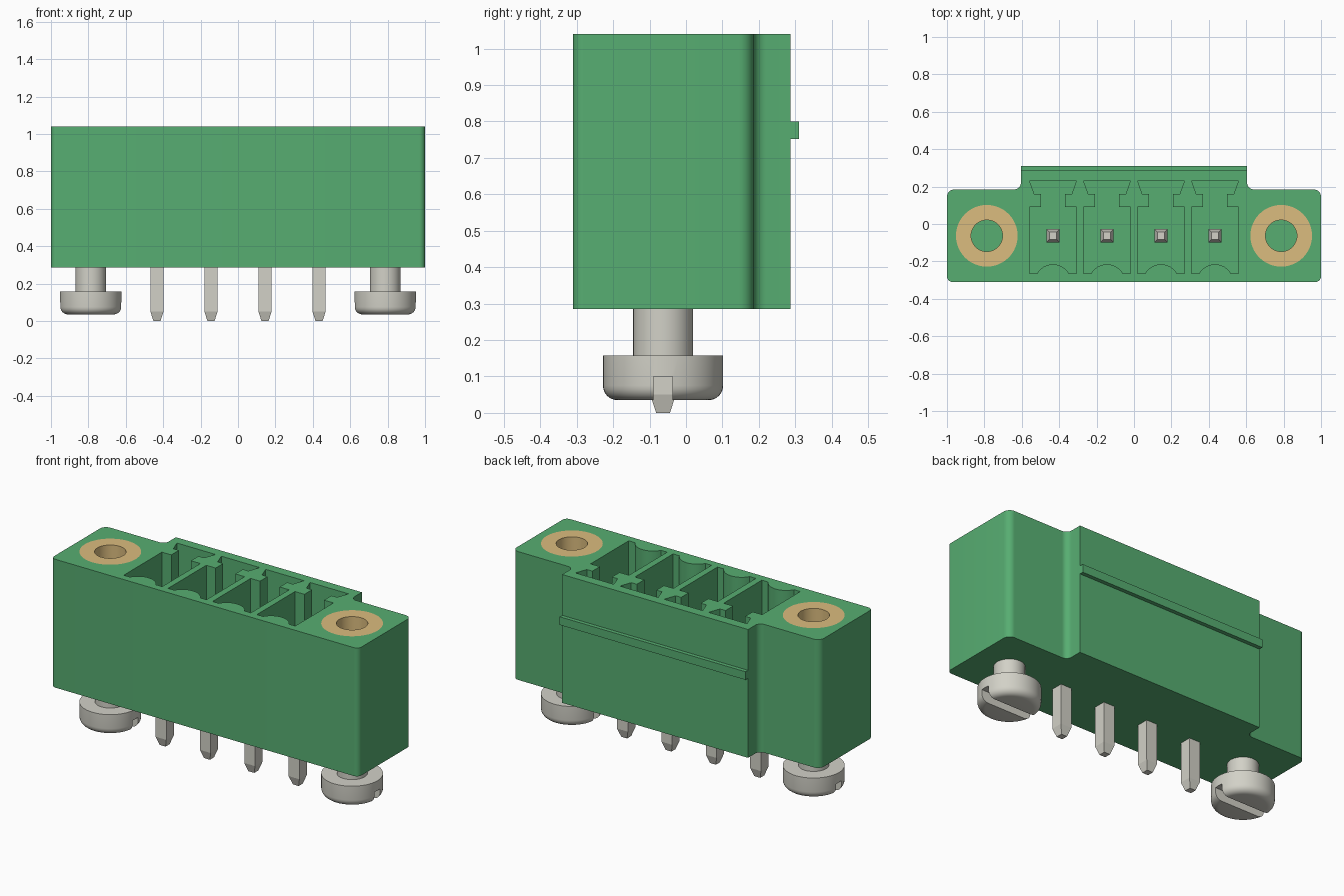
import bpy, bmesh, math
from mathutils import Vector

cube = bpy.data.objects.get("Cube")
if cube:
    bpy.data.objects.remove(cube, do_unlink=True)


def material(name, rgb):
    mat = bpy.data.materials.new(name)
    mat.use_nodes = True
    mat.diffuse_color = (*rgb, 1)
    mat.node_tree.nodes["Principled BSDF"].inputs["Base Color"].default_value = (*rgb, 1)
    return mat


GREEN = material("green plastic", (0.095, 0.42, 0.167))
BRASS = material("brass", (0.708, 0.504, 0.21))
STEEL = material("tinned steel", (0.645, 0.638, 0.572))

BOTTOM, TOP = 0.285, 1.04
PITCH, MID_Y = 0.2888, -0.063
SCREW_X, HEAD_R, BORE_R = 0.787, 0.165, 0.084
CAVITY_FLOOR, INSERT_FLOOR = 0.43, 0.55
pin_xs = [(i - 1.5) * PITCH for i in range(4)]


def finish(name, bm, mat):
    bmesh.ops.recalc_face_normals(bm, faces=bm.faces)
    mesh = bpy.data.meshes.new(name)
    bm.to_mesh(mesh)
    bm.free()
    mesh.materials.append(mat)
    obj = bpy.data.objects.new(name, mesh)
    bpy.context.collection.objects.link(obj)
    return obj


def select(obj):
    bpy.ops.object.select_all(action='DESELECT')
    obj.select_set(True)
    bpy.context.view_layer.objects.active = obj


def smooth(obj):
    select(obj)
    bpy.ops.object.shade_smooth_by_angle(angle=math.radians(30))


def prism(name, outline, z0, z1, mat, offset=(0, 0)):
    bm = bmesh.new()
    face = bm.faces.new([bm.verts.new((x + offset[0], y + offset[1], z0)) for x, y in outline])
    new = bmesh.ops.extrude_face_region(bm, geom=[face])["geom"]
    bmesh.ops.translate(bm, vec=(0, 0, z1 - z0), verts=[v for v in new if isinstance(v, bmesh.types.BMVert)])
    return finish(name, bm, mat)


def lathe(name, profile, x, mat, closed=False, steps=48):
    bm = bmesh.new()
    verts = [bm.verts.new((r, 0, z)) for r, z in profile]
    pairs = list(zip(verts, verts[1:] + verts[:1]))
    edges = [bm.edges.new(p) for p in (pairs if closed else pairs[:-1])]
    bmesh.ops.spin(bm, geom=verts + edges, cent=(0, 0, 0), axis=(0, 0, 1),
                   angle=2 * math.pi, steps=steps)
    bmesh.ops.remove_doubles(bm, verts=bm.verts, dist=0.0001)
    bmesh.ops.translate(bm, vec=(x, MID_Y, 0), verts=bm.verts)
    return finish(name, bm, mat)


def cut(obj, cutters):
    select(obj)
    for cutter in cutters:
        mod = obj.modifiers.new("cut", 'BOOLEAN')
        mod.operation, mod.solver, mod.object = 'DIFFERENCE', 'EXACT', cutter
        bpy.ops.object.modifier_apply(modifier=mod.name)
        bpy.data.objects.remove(cutter, do_unlink=True)


def rect(hx, y0, y1):
    return [(-hx, y0), (hx, y0), (hx, y1), (-hx, y1)]


def rounded(corners, steps=8):
    """Round right-angled corners given as x, y, radius."""
    points = []
    for i, (x, y, r) in enumerate(corners):
        p = Vector((x, y))
        if not r:
            points.append(p)
            continue
        u = (Vector(corners[i - 1][:2]) - p).normalized()
        v = (Vector(corners[(i + 1) % len(corners)][:2]) - p).normalized()
        for k in range(steps + 1):
            a = math.pi / 2 * k / steps
            points.append(p + r * (u + v - v * math.cos(a) - u * math.sin(a)))
    return points


# Housing: flanged block with a deeper middle
right_half = [(1, -0.31, 0.03), (1, 0.185, 0.04), (0.605, 0.185, 0.035), (0.605, 0.287, 0)]
left_half = [(-x, y, r) for x, y, r in reversed(right_half)]
housing = prism("housing", rounded(right_half + left_half), BOTTOM, TOP, GREEN)

# Contact cavities: dovetail key slot behind, curved rib in front
rib = [(0.097 * math.sin(a), -0.312 + 0.097 * math.cos(a))
       for a in (math.radians(-61 + 122 * k / 12) for k in range(13))]
side = [(0.125, -0.265), (0.125, 0.09), (0.064, 0.09), (0.064, 0.16), (0.1, 0.16), (0.125, 0.23)]
cavity = rib + side + [(-x, y) for x, y in reversed(side)]
cutters = [prism("cavity_cutter", cavity, CAVITY_FLOOR, TOP + 0.1, GREEN, (x, 0)) for x in pin_xs]

# Pockets for the threaded inserts
pocket = [(0, INSERT_FLOOR), (HEAD_R, INSERT_FLOOR), (HEAD_R, TOP + 0.1), (0, TOP + 0.1)]
cutters += [lathe("pocket_cutter", pocket, s * SCREW_X, GREEN) for s in (-1, 1)]
cut(housing, cutters)
smooth(housing)

# Latching rail across the back
prism("latch_rail", rect(0.605, 0.28, 0.31), 0.752, 0.8, GREEN)

# Inserts and slotted screws on both flanges
for label, s in (("left", 1), ("right", -1)):
    x = s * SCREW_X
    ring = [(BORE_R, INSERT_FLOOR), (HEAD_R, INSERT_FLOOR), (HEAD_R, TOP), (BORE_R, TOP)]
    smooth(lathe(label + "_threaded_insert", ring, x, BRASS, closed=True))

    z0, z1, r = 0.035, 0.158, 0.04
    edge = [(HEAD_R - r + r * math.sin(a), z0 + r - r * math.cos(a))
            for a in (math.pi / 2 * k / 6 for k in range(7))]
    profile = [(0, z0)] + edge + [(HEAD_R, z1), (0.082, z1), (0.082, 0.3), (0, 0.3)]
    screw = lathe(label + "_screw", profile, x, STEEL)
    slot = prism("slot_cutter", rect(0.3, -0.026, 0.026), -0.1, 0.1, STEEL, (x, MID_Y))
    cut(screw, [slot])
    smooth(screw)

# Square contact pins with tapered ends
for i, x in enumerate(pin_xs):
    bm = bmesh.new()
    loops = []
    for h, z in ((0.019, 0), (0.035, 0.05), (0.035, 0.8), (0.019, 0.85)):
        loops.append([bm.verts.new((x + px, MID_Y + py, z)) for px, py in rect(h, -h, h)])
    bm.faces.new(loops[0])
    bm.faces.new(loops[-1])
    for a, b in zip(loops, loops[1:]):
        for k in range(4):
            n = (k + 1) % 4
            bm.faces.new((a[k], a[n], b[n], b[k]))
    finish(f"contact_pin_{i + 1}", bm, STEEL)
